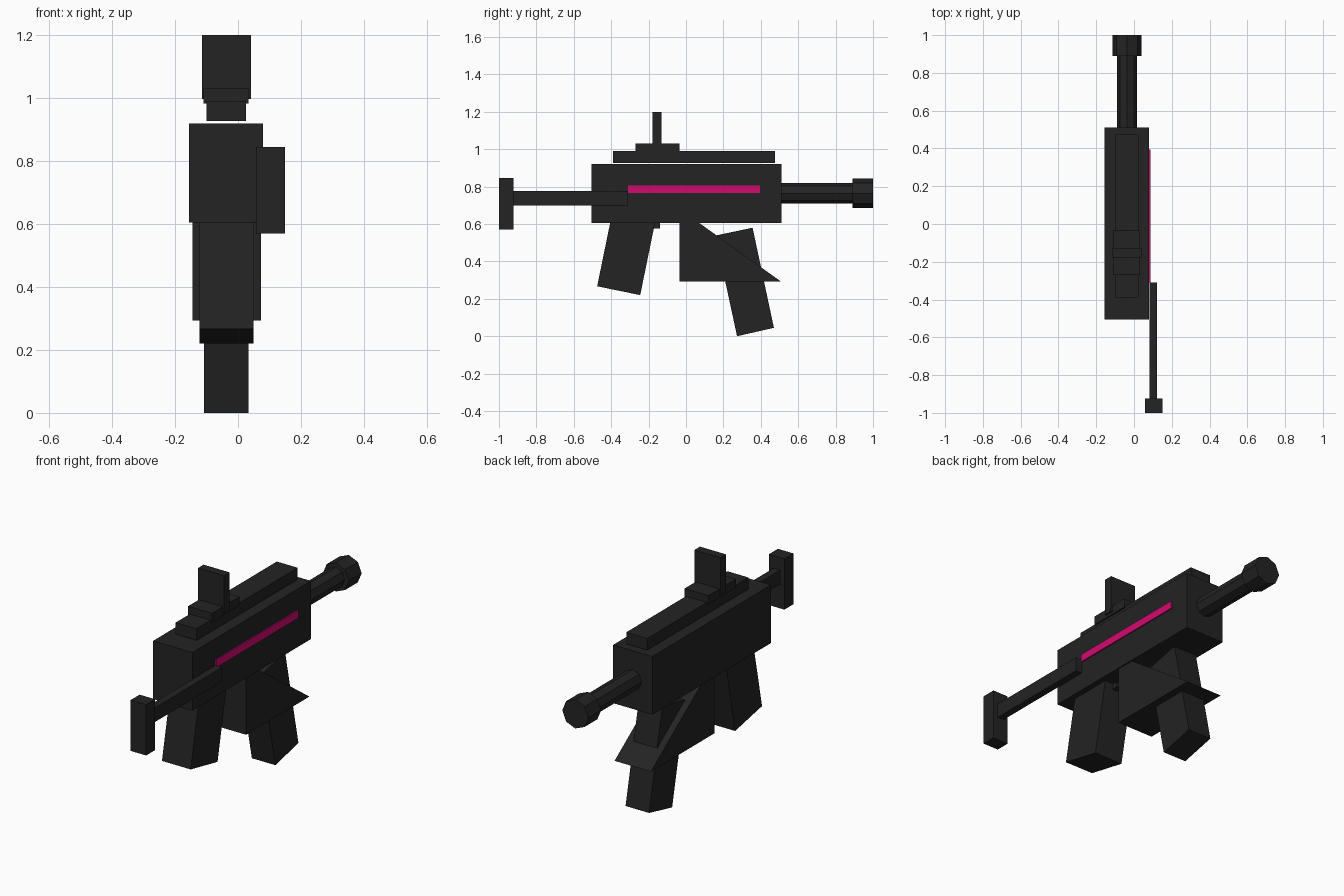
import bpy, bmesh, math
from mathutils import Matrix

if "Cube" in bpy.data.objects:
    bpy.data.objects.remove(bpy.data.objects["Cube"])


def material(name, rgb):
    m = bpy.data.materials.new(name)
    m.diffuse_color = (*rgb, 1)
    m.use_nodes = True
    m.node_tree.nodes["Principled BSDF"].inputs["Base Color"].default_value = m.diffuse_color
    return m


BLACK = material("matte_black", (0.017, 0.017, 0.017))
PINK = material("hot_pink", (0.64, 0.003, 0.16))
CX = -0.037  # centre line of the main parts


def finish(name, bm, mat):
    bmesh.ops.recalc_face_normals(bm, faces=bm.faces)
    me = bpy.data.meshes.new(name)
    bm.to_mesh(me)
    bm.free()
    me.materials.append(mat)
    ob = bpy.data.objects.new(name, me)
    bpy.context.collection.objects.link(ob)
    return ob


def box(name, x, y, z, mat=BLACK):
    """Box from (min, max) ranges."""
    return prism(name, x, [(y[0], z[0]), (y[1], z[0]), (y[1], z[1]), (y[0], z[1])], mat)


def prism(name, x, profile, mat=BLACK):
    """Side profile of (y, z) points extruded across x."""
    bm = bmesh.new()
    a = [bm.verts.new((x[0], *p)) for p in profile]
    b = [bm.verts.new((x[1], *p)) for p in profile]
    bm.faces.new(a)
    bm.faces.new(b)
    n = len(a)
    for i in range(n):
        j = (i + 1) % n
        bm.faces.new((a[i], a[j], b[j], b[i]))
    return finish(name, bm, mat)


def tube(name, radius, y, z, sides):
    """Solid cylinder along y."""
    bm = bmesh.new()
    m = Matrix.Translation((CX, sum(y) / 2, z)) @ Matrix.Rotation(math.pi / 2, 4, 'X')
    bmesh.ops.create_cone(bm, cap_ends=True, segments=sides, radius1=radius,
                          radius2=radius, depth=y[1] - y[0], matrix=m)
    return finish(name, bm, BLACK)


# Main body and side stripe
box("body", (-0.155, 0.08), (-0.505, 0.51), (0.605, 0.92))
box("side_stripe", (0.079, 0.087), (-0.31, 0.395), (0.765, 0.807), PINK)

# Top rail, sight base and sight plate
box("top_rail", (-0.1, 0.025), (-0.39, 0.475), (0.927, 0.99))
box("sight_base", (-0.11, 0.033), (-0.27, -0.035), (0.982, 1.03))
box("sight_plate", (-0.115, 0.041), (-0.178, -0.13), (0.997, 1.2))

# Barrel and muzzle
tube("barrel", 0.054, (0.5, 0.9), 0.764, 8)
tube("muzzle", 0.078, (0.89, 1.0), 0.764, 8)

# Side-mounted stock
box("stock_rod", (0.083, 0.122), (-0.925, -0.31), (0.70, 0.777))
box("butt_plate", (0.057, 0.15), (-1.0, -0.923), (0.57, 0.845))

# Grip and trigger stub
prism("grip", (-0.123, 0.049), [(-0.475, 0.267), (-0.245, 0.22), (-0.163, 0.62), (-0.393, 0.667)])
box("trigger_stub", (-0.07, -0.004), (-0.19, -0.14), (0.577, 0.61))

# Wedge guard and slanted magazine
prism("wedge_guard", (-0.145, 0.073), [(-0.035, 0.293), (0.507, 0.293), (0.07, 0.606), (-0.035, 0.606)])
prism("magazine", (-0.108, 0.033), [(0.273, 0.0), (0.47, 0.045), (0.356, 0.58), (0.157, 0.538)])
